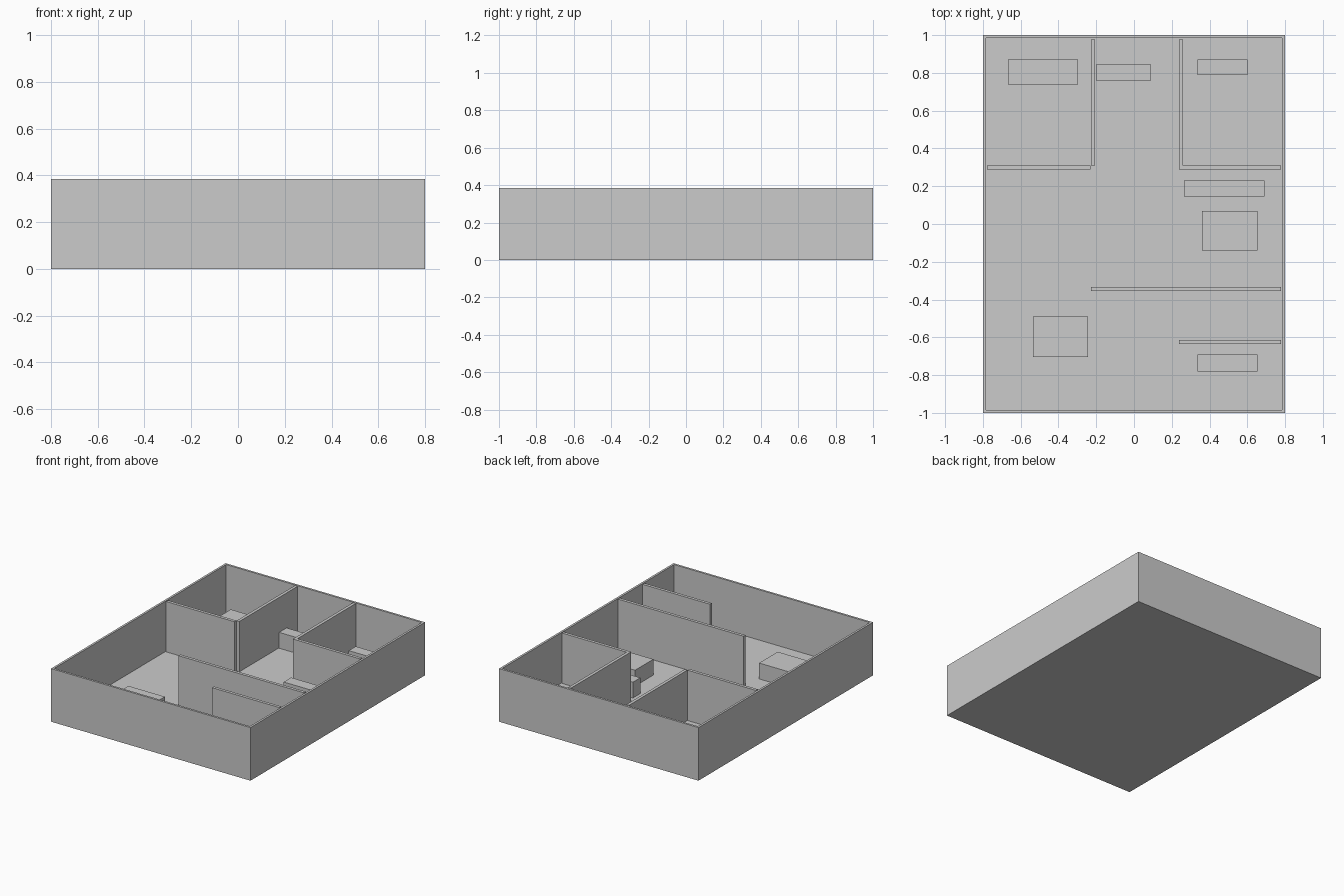
import bpy, bmesh

if "Cube" in bpy.data.objects:
    bpy.data.objects.remove(bpy.data.objects["Cube"])

H = 0.385      # wall height
F = 0.02       # floor level
T = 0.022      # wall thickness
IX, IY = 0.8 - T, 1.0 - T


def box(name, x0, x1, y0, y1, z0, z1):
    bm = bmesh.new()
    bmesh.ops.create_cube(bm, size=1)
    for v in bm.verts:
        v.co.x = x0 if v.co.x < 0 else x1
        v.co.y = y0 if v.co.y < 0 else y1
        v.co.z = z0 if v.co.z < 0 else z1
    mesh = bpy.data.meshes.new(name)
    bm.to_mesh(mesh)
    bm.free()
    ob = bpy.data.objects.new(name, mesh)
    bpy.context.collection.objects.link(ob)
    return ob


# Outer walls and floor: a solid block with its top inset and pushed down
shell = box("outer_walls_and_floor", -0.8, 0.8, -1, 1, 0, H)
bm = bmesh.new()
bm.from_mesh(shell.data)
top = max(bm.faces, key=lambda f: f.calc_center_median().z)
bmesh.ops.inset_region(bm, faces=[top], thickness=T)
pit = bmesh.ops.extrude_discrete_faces(bm, faces=[top])["faces"]
for v in pit[0].verts:
    v.co.z = F
bm.to_mesh(shell.data)
bm.free()

# Partition walls, butted against the shell
partitions = {
    "back_left_room_front_wall": (-IX, -0.23, 0.288, 0.31),
    "back_left_room_side_wall": (-0.228, -0.206, 0.31, IY),
    "back_right_room_front_wall": (0.26, IX, 0.288, 0.31),
    "back_right_room_side_wall": (0.238, 0.26, 0.288, IY),
    "middle_partition": (-0.228, IX, -0.355, -0.333),
    "front_partition": (0.238, IX, -0.636, -0.614),
}
for name, r in partitions.items():
    box(name, *r, F, H)

# Block furniture standing on the floor
furniture = {
    "back_left_bed": (-0.667, -0.297, 0.738, 0.87),
    "hall_cabinet": (-0.202, 0.09, 0.76, 0.845),
    "back_right_bed": (0.335, 0.60, 0.79, 0.87),
    "kitchen_counter": (0.265, 0.69, 0.145, 0.23),
    "dining_table": (0.36, 0.653, -0.14, 0.07),
    "living_table": (-0.535, -0.243, -0.703, -0.49),
    "front_bench": (0.335, 0.653, -0.78, -0.692),
}
for name, r in furniture.items():
    box(name, *r, F, 0.135)
